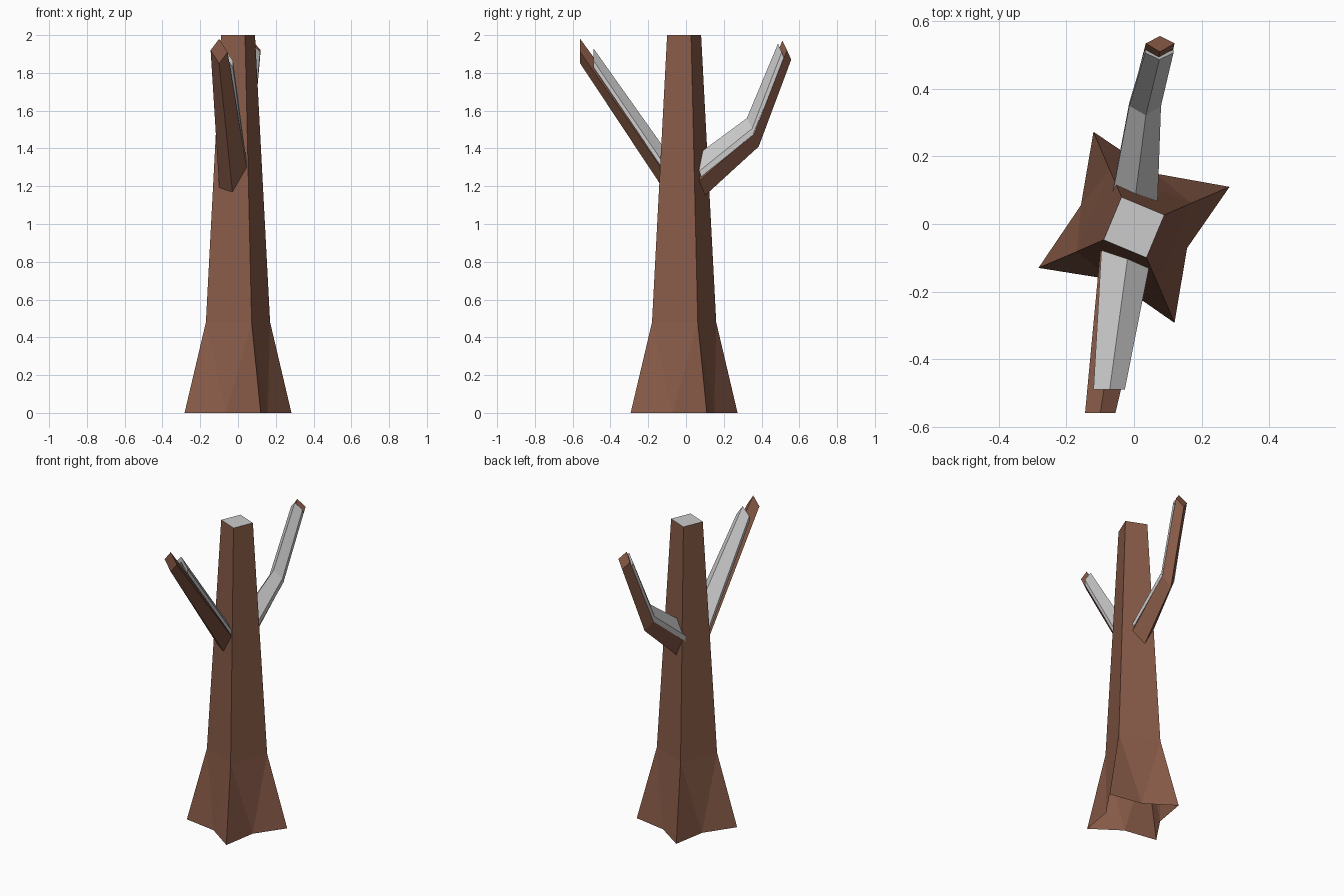
import bpy
from mathutils import Vector

if "Cube" in bpy.data.objects:
    bpy.data.objects.remove(bpy.data.objects["Cube"])

bark = bpy.data.materials.new("bark")
bark.diffuse_color = (0.25, 0.105, 0.065, 1)
bark.use_nodes = True
bark.node_tree.nodes["Principled BSDF"].inputs["Base Color"].default_value = bark.diffuse_color


def make(name, verts, faces, mat=None):
    me = bpy.data.meshes.new(name)
    me.from_pydata([tuple(v) for v in verts], [], faces)
    ob = bpy.data.objects.new(name, me)
    bpy.context.collection.objects.link(ob)
    if mat:
        me.materials.append(mat)
    # consistent outward normals
    bpy.context.view_layer.objects.active = ob
    ob.select_set(True)
    bpy.ops.object.mode_set(mode='EDIT')
    bpy.ops.mesh.select_all(action='SELECT')
    bpy.ops.mesh.normals_make_consistent(inside=False)
    bpy.ops.object.mode_set(mode='OBJECT')
    ob.select_set(False)
    return ob


def loft(name, rings, mat=None):
    n = len(rings[0])
    faces = [(r * n + i, r * n + (i + 1) % n, (r + 1) * n + (i + 1) % n, (r + 1) * n + i)
             for r in range(len(rings) - 1) for i in range(n)]
    faces += [tuple(range(n)), tuple(range((len(rings) - 1) * n, len(rings) * n))]
    return make(name, [v for r in rings for v in r], faces, mat)


def square(x, y, z):
    # four corners turned about the trunk axis at y = -0.01
    return [Vector((a, b - 0.01, z)) for a, b in ((x, y), (-y, x), (-x, -y), (y, -x))]


# trunk: tapered square with flared root points, open underneath
root = square(0.283, 0.12, 0)
notch = [(root[i] + root[(i + 1) % 4]) * 0.39 for i in range(4)]
waist = square(0.17, 0.072, 0.48)
top = square(0.09, 0.037, 2.0)
faces = []
for i in range(4):
    j = (i + 1) % 4
    faces += [(i, 4 + i, 8 + i), (4 + i, 8 + j, 8 + i), (4 + i, j, 8 + j),
              (8 + i, 8 + j, 12 + j, 12 + i)]
make("trunk", root + notch + waist + top, faces, bark)

# grey cap on the trunk top
make("trunk_top", top, [(0, 1, 2, 3)])

# branches: diamond sections ordered bottom, right, ridge, left
loft("back_branch", [
    [(0.0, 0.10, 1.15), (0.07, 0.07, 1.23), (0.0, 0.05, 1.32), (-0.065, 0.08, 1.24)],
    [(0.033, 0.385, 1.41), (0.08, 0.355, 1.475), (0.035, 0.33, 1.53), (-0.012, 0.355, 1.475)],
    [(0.077, 0.557, 1.87), (0.12, 0.535, 1.92), (0.077, 0.51, 1.97), (0.035, 0.535, 1.92)],
], bark)
loft("front_branch", [
    [(-0.02, -0.05, 1.08), (0.065, -0.05, 1.18), (-0.02, -0.05, 1.28), (-0.097, -0.05, 1.15)],
    [(-0.10, -0.56, 1.85), (-0.055, -0.56, 1.91), (-0.10, -0.56, 1.98), (-0.145, -0.56, 1.92)],
], bark)


def snow(name, sections, drop):
    # roof-shaped layer: right, ridge, left edges with a thin lower side
    d = Vector(drop)
    rings = []
    for s in sections:
        s = [Vector(p) for p in s]
        rings.append(s + [p + d for p in reversed(s)])
    loft(name, rings)


# snow layers on the upper sides of the branches
snow("back_branch_snow", [
    [(0.07, 0.07, 1.28), (0.0, 0.05, 1.36), (-0.065, 0.08, 1.28)],
    [(0.08, 0.35, 1.505), (0.035, 0.322, 1.56), (-0.014, 0.35, 1.505)],
    [(0.117, 0.507, 1.91), (0.075, 0.487, 1.955), (0.033, 0.507, 1.91)],
], (0, 0.01, -0.03))
snow("front_branch_snow", [
    [(0.06, -0.05, 1.22), (-0.012, -0.05, 1.31), (-0.095, -0.05, 1.21)],
    [(-0.027, -0.49, 1.865), (-0.072, -0.49, 1.93), (-0.12, -0.49, 1.875)],
], (0, 0, -0.035))
